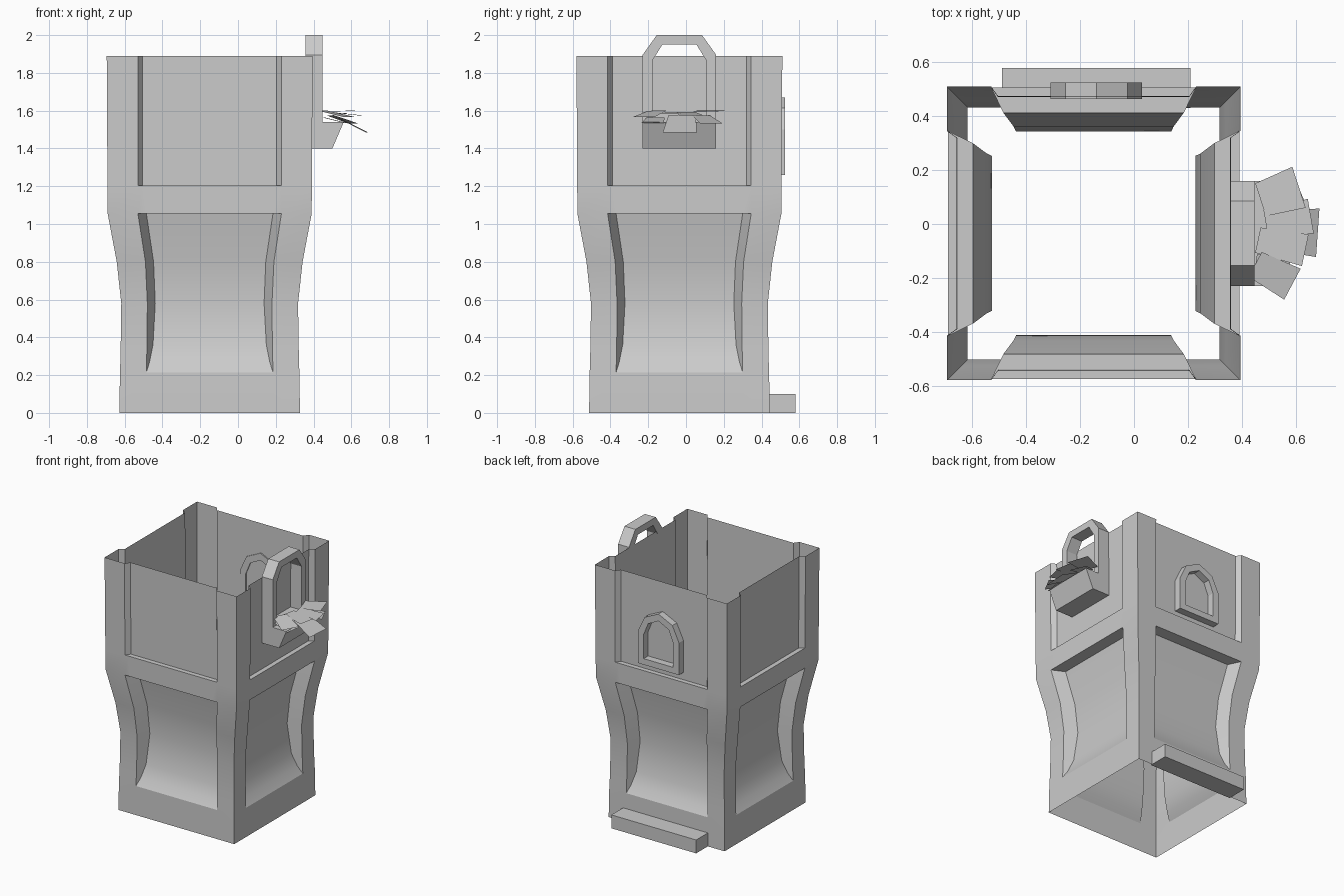
import bpy, bmesh, math
from mathutils import Matrix, Vector

if "Cube" in bpy.data.objects:
    bpy.data.objects.remove(bpy.data.objects["Cube"])

CX, CY = -0.15, -0.035   # tower axis


def finish(name, bm, smooth=False):
    bmesh.ops.remove_doubles(bm, verts=bm.verts, dist=1e-4)
    me = bpy.data.meshes.new(name)
    bm.to_mesh(me)
    bm.free()
    ob = bpy.data.objects.new(name, me)
    bpy.context.collection.objects.link(ob)
    if smooth:
        bpy.ops.object.select_all(action='DESELECT')
        ob.select_set(True)
        bpy.context.view_layer.objects.active = ob
        bpy.ops.object.shade_smooth_by_angle(angle=math.radians(28))
    return ob


def prism(name, outline, a, b, place):
    """Extrude a closed 2D outline from a to b; place(u, v, d) gives 3D."""
    bm = bmesh.new()
    near = [bm.verts.new(place(u, v, a)) for u, v in outline]
    far = [bm.verts.new(place(u, v, b)) for u, v in outline]
    n = len(outline)
    bm.faces.new(near)
    bm.faces.new(far[::-1])
    for i in range(n):
        j = (i + 1) % n
        bm.faces.new((near[i], far[i], far[j], near[j]))
    bmesh.ops.recalc_face_normals(bm, faces=bm.faces)
    return finish(name, bm)


def frame(name, outer, inner, a, b, place):
    """Closed frame between two matching outlines, extruded from a to b."""
    bm = bmesh.new()
    loops = [[bm.verts.new(place(u, v, d)) for u, v in o]
             for o, d in ((outer, a), (outer, b), (inner, b), (inner, a))]
    n = len(outer)
    for k in range(4):
        p, q = loops[k], loops[(k + 1) % 4]
        for i in range(n):
            j = (i + 1) % n
            bm.faces.new((p[i], p[j], q[j], q[i]))
    bmesh.ops.recalc_face_normals(bm, faces=bm.faces)
    return finish(name, bm)


def mirrored(half):
    """Complete an outline given its right half, from bottom to top."""
    return half + [(-u, v) for u, v in reversed(half) if u > 0]


# Tower shell: rows of height, half size, panel outer/inner half width, depth
rows = [
    (0.00, .478, .335, .335, 0),
    (0.215, .475, .335, .335, 0),
    (0.27, .473, .334, .318, .032),
    (0.36, .471, .332, .300, .066),
    (0.58, .468, .330, .288, .090),
    (0.80, .492, .340, .297, .095),
    (1.055, .540, .380, .335, .092),
    (1.055, .540, .380, .335, 0),
    (1.205, .541, .380, .355, 0),
    (1.205, .541, .380, .355, .035),
    (1.89, .545, .380, .355, .035),
]
bm = bmesh.new()
for side in range(4):
    rot = Matrix.Rotation(side * math.pi / 2, 3, 'Z')
    grid = []
    for z, h, wo, wi, d in rows:
        pts = [(-h, 0), (-wo, 0), (-wi, d), (wi, d), (wo, 0), (h, 0)]
        grid.append([bm.verts.new(rot @ Vector((x, -h + dd, z)) + Vector((CX, CY, 0)))
                     for x, dd in pts])
    for r in range(len(rows) - 1):
        for c in range(5):
            if rows[r][0] == rows[r + 1][0] and c in (0, 4):
                continue
            bm.faces.new((grid[r][c], grid[r][c + 1], grid[r + 1][c + 1], grid[r + 1][c]))
bmesh.ops.dissolve_degenerate(bm, dist=1e-4, edges=bm.edges)
finish("tower_shell", bm, smooth=True)


# Back window frame
def on_back(u, v, d):
    return (u - 0.14, d, v)


frame("back_window_frame",
      mirrored([(.17, 1.26), (.17, 1.50), (.115, 1.615), (0, 1.67)]),
      mirrored([(.122, 1.305), (.122, 1.485), (.085, 1.575), (0, 1.618)]),
      0.465, 0.525, on_back)

# Back doorstep
prism("back_step", [(-.49, 0), (.21, 0), (.21, .10), (-.49, .10)], 0.43, 0.58,
      lambda u, v, d: (u, d, v))


# Side arch rising above the wall
def on_right(u, v, d):
    return (d, u + CY, v)


frame("side_arch",
      mirrored([(.195, 1.40), (.195, 1.895), (.12, 2.0)]),
      mirrored([(.143, 1.54), (.143, 1.865), (.09, 1.95)]),
      0.358, 0.448, on_right)

# Planter box with slanted front
prism("planter_box", [(.44, 1.40), (.50, 1.40), (.56, 1.54), (.44, 1.54)],
      -.23, .16, lambda u, v, d: (u, d, v))

# Planter leaves: root x, y, z, yaw, droop, length, width
leaves = [
    (.47, .09, 1.595, 18, -2, .15, .16),
    (.49, .00, 1.592, 10, 6, .17, .13),
    (.50, -.02, 1.578, -4, 27, .205, .18),
    (.46, -.06, 1.59, -12, 2, .18, .12),
    (.45, -.15, 1.60, -28, 12, .16, .13),
    (.45, -.16, 1.565, -8, 14, .13, .12),
    (.49, .08, 1.575, 24, 18, .14, .13),
]
bm = bmesh.new()
for x, y, z, yaw, droop, length, width in leaves:
    m = (Matrix.Translation((x, y, z)) @ Matrix.Rotation(math.radians(yaw), 4, 'Z')
         @ Matrix.Rotation(math.radians(droop), 4, 'Y'))
    h = width / 2
    bm.faces.new([bm.verts.new(m @ Vector(p)) for p in
                  ((0, -h * .8, 0), (length, -h, 0), (length, h, 0), (0, h * .8, 0))])
finish("planter_leaves", bm)
